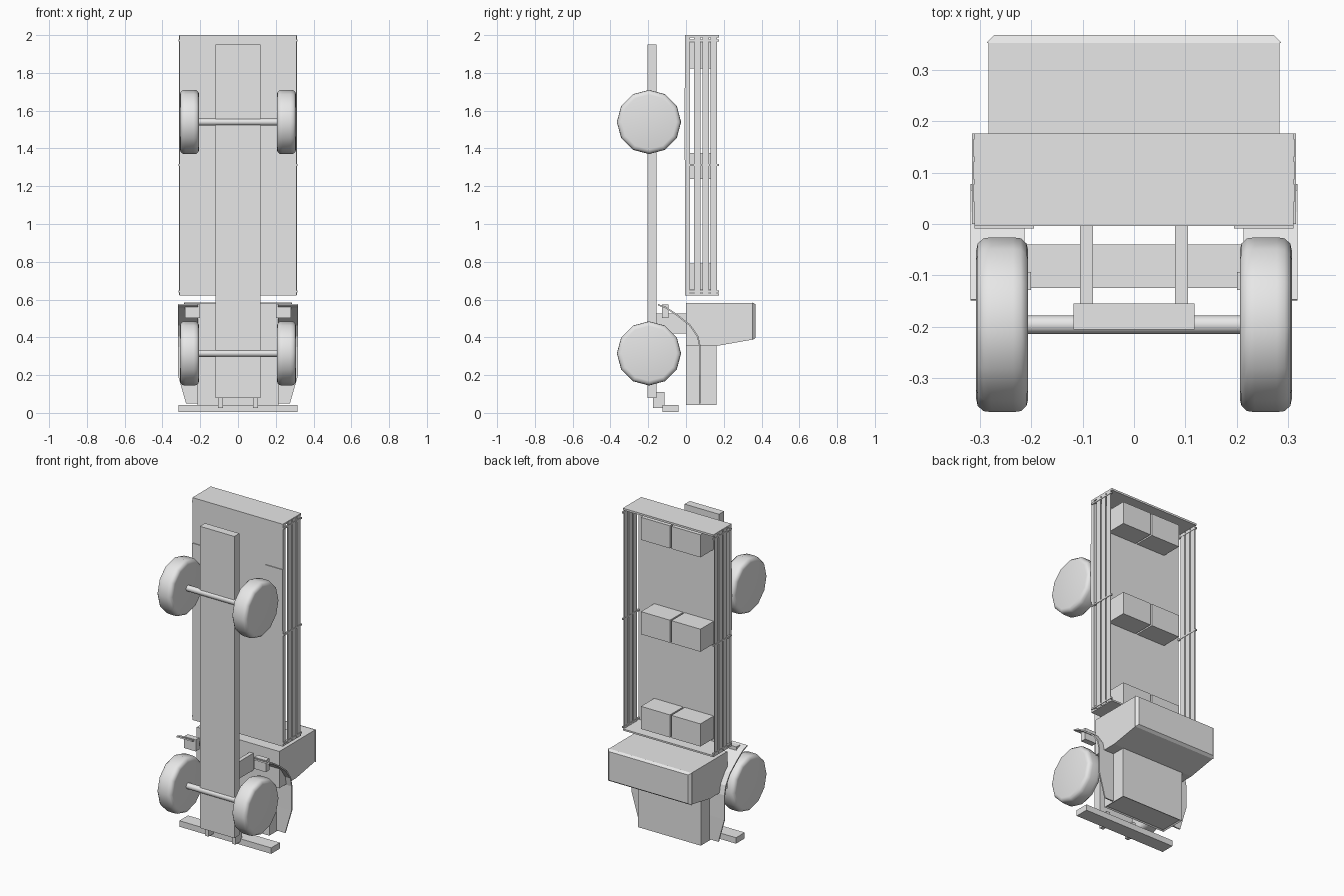
import bpy, bmesh, math
from mathutils import Matrix

if "Cube" in bpy.data.objects:
    bpy.data.objects.remove(bpy.data.objects["Cube"])

grey = bpy.data.materials.new("plain grey")
grey.diffuse_color = (0.8, 0.8, 0.8, 1)
grey.use_nodes = True
grey.node_tree.nodes["Principled BSDF"].inputs["Base Color"].default_value = grey.diffuse_color


def finish(name, bm):
    bmesh.ops.recalc_face_normals(bm, faces=bm.faces)
    me = bpy.data.meshes.new(name)
    bm.to_mesh(me)
    bm.free()
    me.materials.append(grey)
    ob = bpy.data.objects.new(name, me)
    bpy.context.collection.objects.link(ob)
    return ob


def box(name, x, y, z):
    """Box from (low, high) ranges."""
    bm = bmesh.new()
    bmesh.ops.create_cube(bm, size=1)
    for v in bm.verts:
        v.co = [r[0] if c < 0 else r[1] for c, r in zip(v.co, (x, y, z))]
    return finish(name, bm)


def extrude_x(name, profile, half):
    """Solid from a (y, z) outline, spanning -half..half in x."""
    bm = bmesh.new()
    a = [bm.verts.new((-half, y, z)) for y, z in profile]
    b = [bm.verts.new((half, y, z)) for y, z in profile]
    n = len(profile)
    bm.faces.new(a)
    bm.faces.new(b[::-1])
    for i in range(n):
        bm.faces.new((a[i], b[i], b[(i + 1) % n], a[(i + 1) % n]))
    return finish(name, bm)


def lathe_x(name, profile, sides, y, z):
    """Revolve (x, radius) points around an x-parallel axle line."""
    bm = bmesh.new()
    rings = []
    for x, r in profile:
        rings.append([bm.verts.new((x, y + r * math.sin(2 * math.pi * k / sides),
                                    z + r * math.cos(2 * math.pi * k / sides)))
                      for k in range(sides)])
    for a, b in zip(rings, rings[1:]):
        for k in range(sides):
            j = (k + 1) % sides
            bm.faces.new((a[k], a[j], b[j], b[k]))
    bm.faces.new(rings[0])
    bm.faces.new(rings[-1])
    ob = finish(name, bm)
    bpy.context.view_layer.objects.active = ob
    ob.select_set(True)
    bpy.ops.object.shade_smooth_by_angle(angle=math.radians(50))
    ob.select_set(False)
    return ob


# Chassis, cab mounts and bumper
box("chassis", (-.118, .118), (-.205, -.155), (.08, 1.95))
box("bumper", (-.315, .315), (-.125, -.04), (.005, .042))
for s in (-1, 1):
    lo, hi = sorted((s * .08, s * .105))
    box("cab_mount", (lo, hi), (-.16, .005), (.42, .525))
    box("bumper_bracket", (lo, hi), (-.175, -.113), (.025, .11))

# Axles and wheels
for z in (.315, 1.54):
    lathe_x("axle", [(-.22, .018), (.22, .018)], 12, -.196, z)
    for s in (-1, 1):
        tyre = [(.206, .145), (.209, .158), (.22, .168), (.235, .17), (.278, .17),
                (.293, .168), (.304, .158), (.307, .145)]
        lathe_x("wheel", [(s * x, r) for x, r in tyre], 12, -.196, z)

# Cab with slanted windscreen, and chamfered roof
extrude_x("cab", [(0, .583), (.352, .583), (.352, .388), (.165, .355), (0, .355)], .283)
bm = bmesh.new()
bmesh.ops.create_cube(bm, size=1)
for v in bm.verts:
    top = v.co.y > 0
    hx, z0, z1 = (.272, .397, .575) if top else (.287, .385, .585)
    v.co = (math.copysign(hx, v.co.x), .368 if top else .352, z0 if v.co.z < 0 else z1)
finish("roof", bm)

# Bonnet with recessed grille on the nose
bm = bmesh.new()
bmesh.ops.create_cube(bm, size=1)
for v in bm.verts:
    v.co = (math.copysign(.215, v.co.x), .162 if v.co.y > 0 else 0, .043 if v.co.z < 0 else .36)
bm.normal_update()
nose = [f for f in bm.faces if f.normal.z < -.9]
bmesh.ops.inset_region(bm, faces=nose, thickness=.012)
bmesh.ops.translate(bm, verts=nose[0].verts, vec=(0, 0, .006))
finish("bonnet", bm)

# Swept mudguards, each with a step at its tail
path = [(.072, .05, .275), (.074, .2, .318), (.074, .35, .318), (.062, .405, .318),
        (.02, .465, .318), (-.05, .52, .318), (-.11, .56, .318), (-.148, .572, .318)]
for s in (-1, 1):
    bm = bmesh.new()
    rows = [[bm.verts.new((s * .213, y, z)), bm.verts.new((s * x, y, z))] for y, z, x in path]
    for a, b in zip(rows, rows[1:]):
        bm.faces.new((a[0], a[1], b[1], b[0]))
    guard = finish("mudguard", bm)
    mod = guard.modifiers.new("thickness", "SOLIDIFY")
    mod.thickness = .008
    mod.offset = 0
    box("step", sorted((s * .2, s * .28)), (-.128, -.093), (.503, .575))

# Load bed: floor, end boards, wheel-arch plates
box("bed_floor", (-.31, .31), (-.004, .02), (.622, 2.0))
box("tail_board", (-.31, .31), (.02, .176), (1.988, 2.0))
box("head_board", (-.31, .31), (.02, .176), (.622, .632))
for s in (-1, 1):
    box("arch_plate", sorted((s * .195, s * .31)), (-.009, -.004), (1.34, 1.72))
    # Side slats and the posts that hold them
    for y in (.043, .087, .130):
        box("side_slat", sorted((s * .306, s * .312)), (y, y + .035), (.625, 1.998))
    for z in (.642, 1.312, 1.972):
        box("side_post", sorted((s * .304, s * .315)), (0, .176), (z - .005, z + .005))

# Three rows of paired crates
for z in (.65, 1.237, 1.822):
    for x in (-.204, .005):
        box("crate", (x, x + .199), (.02, .15), (z, z + .14))
